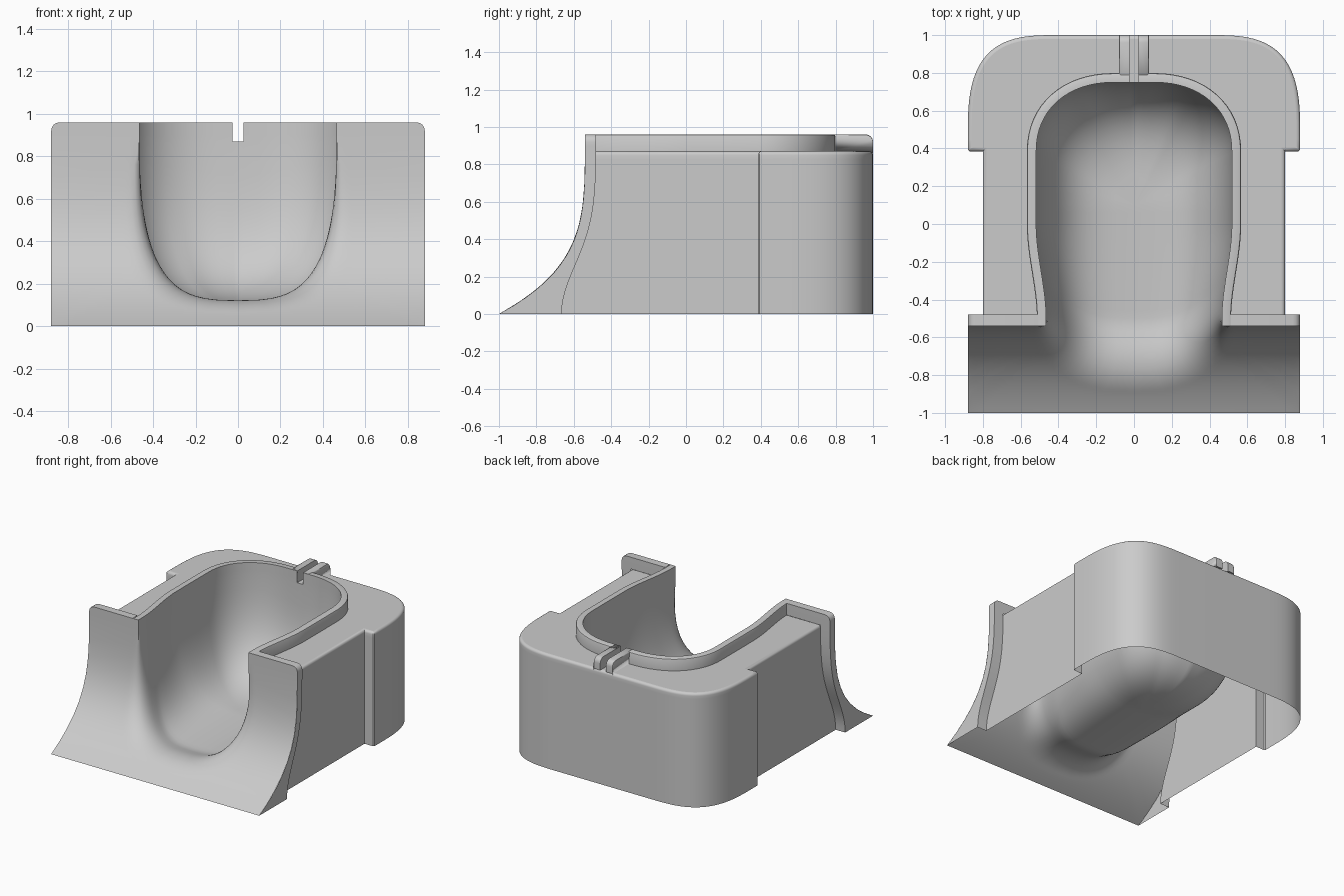
import bpy, bmesh, math
from mathutils import Vector

if "Cube" in bpy.data.objects:
    bpy.data.objects.remove(bpy.data.objects["Cube"])

TOP, DECK = 0.96, 0.87


def apron_y(z):      # flared front surface
    return -0.54 - 0.46 * max(0, 1 - z / TOP) ** 3.9


def flange_y(z):     # rear surface of the front flange
    return -0.48 - 0.185 * math.exp(-(z / 0.37) ** 2)


def rim_x(z):        # flange half width with rounded top corner
    return 0.88 if z < 0.92 else 0.84 + math.sqrt(max(0, 0.04 ** 2 - (z - 0.92) ** 2))


def lerp(a, b, t):
    return a + (b - a) * t


def corner(cx, cy, a, b, n, steps):
    """Superellipse quarter from +x to +y."""
    out = []
    for i in range(steps + 1):
        q = math.pi / 2 * i / steps
        out.append((cx + a * max(0, math.cos(q)) ** (2 / n), cy + b * math.sin(q) ** (2 / n)))
    return out


def offset(path, d):
    """Mitred offset to the right-hand side of an open 2D path."""
    out = []
    for i, p in enumerate(path):
        ns = []
        for a, b in ((i - 1, i), (i, i + 1)):
            if a >= 0 and b < len(path):
                e = Vector(path[b]) - Vector(path[a])
                ns.append(Vector((e.y, -e.x)).normalized())
        m = (ns[0] + ns[-1]).normalized()
        q = Vector(p) + m * d / max(0.5, m.dot(ns[0]))
        out.append((q.x, q.y))
    return out


def make(name, rows, facing, angle=30, skip=None, cap=None):
    """Half surface from rows of points, mirrored over x."""
    bm = bmesh.new()
    grid = [[bm.verts.new(p) for p in r] for r in rows]
    for i in range(len(grid) - 1):
        for j in range(len(grid[0]) - 1):
            if not (skip and skip(i, j)):
                bm.faces.new((grid[i][j], grid[i + 1][j], grid[i + 1][j + 1], grid[i][j + 1]))
    if cap:
        bm.faces.new([bm.verts.new(p) for p in cap])
    bmesh.ops.remove_doubles(bm, verts=bm.verts, dist=1e-4)
    bmesh.ops.dissolve_degenerate(bm, edges=bm.edges, dist=1e-5)
    bmesh.ops.recalc_face_normals(bm, faces=bm.faces)
    bm.normal_update()
    if sum(f.normal.dot(Vector(facing)) * f.calc_area() for f in bm.faces) < 0:
        bmesh.ops.reverse_faces(bm, faces=bm.faces)
    me = bpy.data.meshes.new(name)
    bm.to_mesh(me)
    bm.free()
    ob = bpy.data.objects.new(name, me)
    bpy.context.collection.objects.link(ob)
    finish(ob, angle)
    return ob


def finish(ob, angle=30):
    m = ob.modifiers.new("mirror", 'MIRROR')
    m.use_clip = True
    bpy.ops.object.select_all(action='DESELECT')
    ob.select_set(True)
    bpy.context.view_layer.objects.active = ob
    bpy.ops.object.shade_smooth_by_angle(angle=math.radians(angle))
    for p in ob.data.polygons:       # keep flat caps flat
        p.use_smooth = p.use_smooth and len(p.vertices) < 9


# Plan outline of the cavity, right half, front to back
Y0 = 0.1
front = []
for i in range(25):
    y = lerp(-0.54, Y0, i / 24)
    u = min(1, max(0, (y + 0.5) / 0.5))
    front.append((0.465 + 0.053 * u * u * (3 - 2 * u), y))
cavity = front + [(0.518, 0.24)] + corner(0.1, 0.38, 0.418, 0.37, 2.2, 16) + [(0.025, 0.75)]

# Cavity and apron: one continuous sheet
N, C = 18, 9
top_z = [DECK, 0.90, 0.92, 0.935, 0.948, 0.956, TOP]


def ring(x, y):
    t = min(1, (y + 0.54) / (Y0 + 0.54))
    floor = lerp(0.15, 0.085, t / 0.35) if t < 0.35 else lerp(0.085, 0.115, (t - 0.35) / 0.65)
    e = 2 / (3 + 0.6 * max(0, 1 - x / 0.3))
    sz = []
    for j in range(N):
        q = math.radians(88) * j / N
        sz.append((math.sin(q) ** e, TOP - (TOP - floor) * math.cos(q) ** e))
    sz += [(1, z) for z in top_z]
    return [Vector((x * s, lerp(apron_y(z), Y0, t) if y < Y0 else Y0 + (y - Y0) * s, z))
            for s, z in sz]


rings = [ring(*p) for p in cavity + [(0, 0.75)]]
mouth = rings[0]
apron = []
zc = mouth[C][2]
K = 16
for k in range(K, 0, -1):
    row = []
    for j, (x, y, z) in enumerate(mouth):
        if j <= C:
            ox, oz = 0.88 * x / mouth[C][0], 0
        elif j <= N:
            ox, oz = 0.88, DECK * (z - zc) / (DECK - zc)
        else:
            ox, oz = rim_x(z), z
        zz = lerp(z, oz, k / K)
        row.append(Vector((lerp(x, ox, k / K), apron_y(zz), zz)))
    apron.append(row)
sheet = apron + rings


def along(pts, dist, d):
    """Point at signed arc length d on a polyline."""
    for i in range(len(pts) - 1):
        if dist[i] <= d <= dist[i + 1]:
            return pts[i].lerp(pts[i + 1], (d - dist[i]) / max(1e-9, dist[i + 1] - dist[i]))


# Fillet the mouth, growing towards the bottom
for j in range(N):
    pts = [r[j].copy() for r in sheet[:K + 25]]
    dist = [0]
    for a, b in zip(pts, pts[1:]):
        dist.append(dist[-1] + (b - a).length)
    dist = [d - dist[K] for d in dist]
    r = 0.16 * min(1, max(0, 1 - mouth[j].z / 0.85) * 1.3)
    if r < 0.01:
        continue
    A, M, B = along(pts, dist, -r), pts[K], along(pts, dist, r)
    for i, d in enumerate(dist):
        if abs(d) < r:
            t = (d + r) / (2 * r)
            sheet[i][j] = A.lerp(M, t).lerp(M.lerp(B, t), t)
make("cavity_and_apron", sheet, (0, 0, 1), 50,
     skip=lambda i, j: i == len(sheet) - 2 and j >= N)

# Front flange: side, back and top faces
path = [(0.88, DECK * i / 20) for i in range(21)] + [(0.88, DECK + 0.0005)]
path += [(rim_x(z), z) for z in top_z[1:]] + [(0.512, TOP)]
flange = [[(x, apron_y(z), z), (x, flange_y(z), z),
           (0.80 if z <= DECK else 0.512, flange_y(z), z)] for x, z in path]
make("front_flange", flange, (1, 0, 0))

# Body wall with rounded top edge, and the deck
body = [(0.80, -0.48), (0.80, 0.385), (0.872, 0.385), (0.88, 0.393)]
body += corner(0.4, 0.45, 0.48, 0.55, 3.1, 28) + [(0, 1)]
R = 0.02
levels = [(0, DECK * i / 20) for i in range(20)]
levels += [(R * (1 - math.cos(a)), DECK - R + R * math.sin(a))
           for a in (math.pi / 8 * i for i in range(5))]
wall = []
for d, z in levels:
    loop = offset(body, -d) if d > 1e-6 else body
    row = [(x, y, z) for x, y in loop]
    row[0] = (row[0][0], flange_y(z), z)
    wall.append(row)
inner = [(x, y, DECK) for x, y in cavity if y > -0.47] + [(0, 0.75, DECK)]
deck = [(0.466, -0.48, DECK)] + inner + wall[-1][::-1]
make("body_and_deck", wall, (1, 0, 0), cap=deck)

# Raised lip around the cavity, split at the rear slot
lip = [[(x, y, TOP) for x, y in cavity]]
for d, z in ((0.040, TOP), (0.046, 0.957), (0.049, 0.95), (0.049, DECK)):
    lip.append([(x, y, z) for x, y in offset(cavity, d)])
make("cavity_lip", lip, (0, 0, 1))

# Pair of rear guide ribs with rounded rear corner, either side of the slot
side = [(0.752, DECK), (1.0, DECK)]
side += [(0.96 + 0.04 * math.cos(a), 0.92 + 0.04 * math.sin(a))
         for a in (math.pi / 12 * i for i in range(7))] + [(0.752, TOP)]
rib = [[(x, y, z - o) for y, z in side]
       for x, o in ((0.025, 0.0), (0.072, 0.0), (0.078, 0.003), (0.08, 0.01))]
make("rear_guide_rib", rib, (0, 1, 0), cap=[(0.025, y, z) for y, z in side])
bm = bmesh.new()
me = bpy.data.objects["rear_guide_rib"].data
bm.from_mesh(me)
bmesh.ops.holes_fill(bm, edges=bm.edges)
bmesh.ops.recalc_face_normals(bm, faces=bm.faces)
bm.to_mesh(me)
bm.free()
